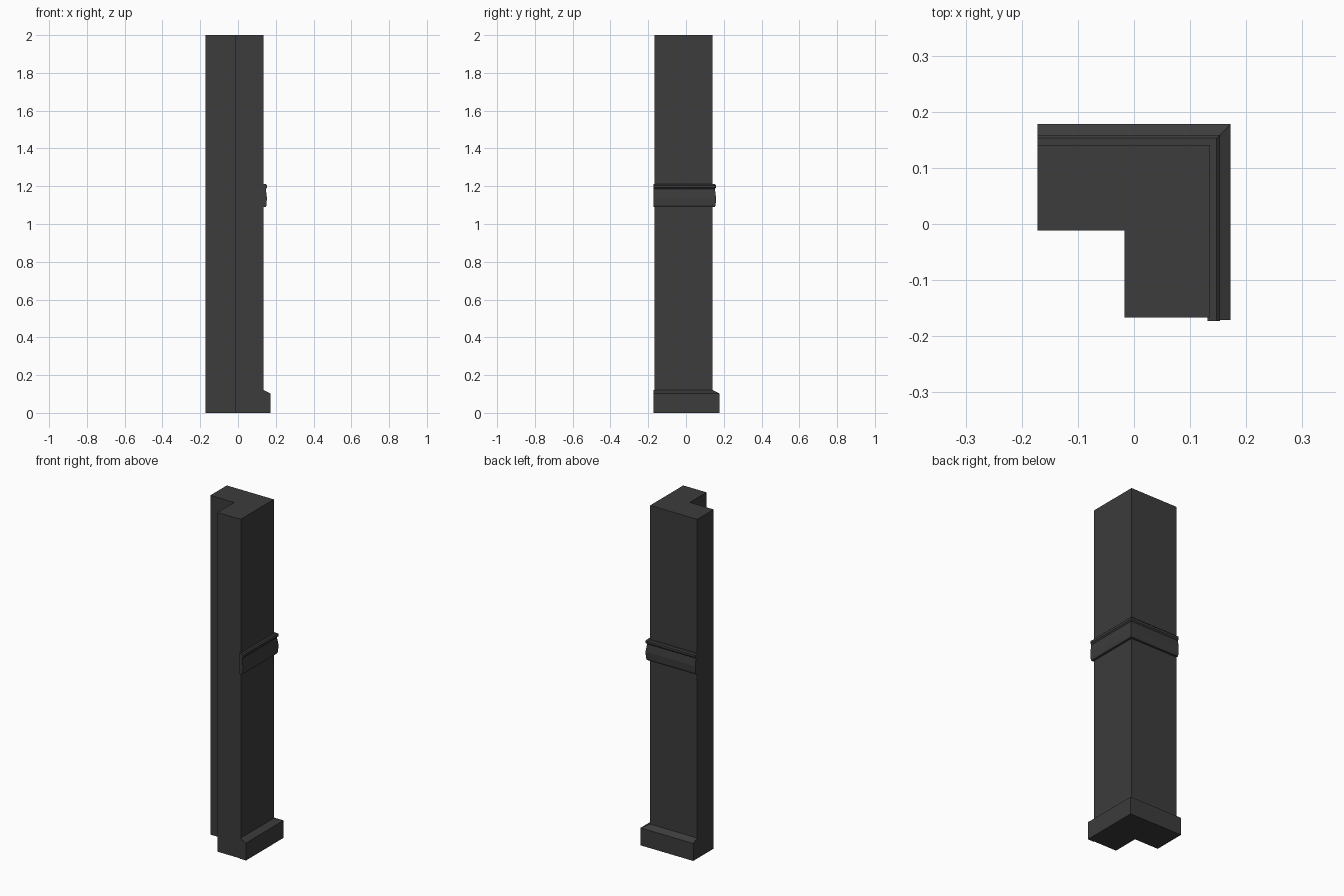
import bpy, bmesh

if "Cube" in bpy.data.objects:
    bpy.data.objects.remove(bpy.data.objects["Cube"])

# Wall outer faces and ends of the two legs
WX, WY = 0.135, 0.141
LEFT, FRONT = -0.172, -0.167
INX, INY = -0.017, -0.012

mat = bpy.data.materials.new("dark_grey")
mat.diffuse_color = (0.045, 0.045, 0.045, 1)
mat.use_nodes = True
mat.node_tree.nodes["Principled BSDF"].inputs["Base Color"].default_value = mat.diffuse_color


def finish(bm, name):
    bmesh.ops.recalc_face_normals(bm, faces=bm.faces)
    mesh = bpy.data.meshes.new(name)
    bm.to_mesh(mesh)
    bm.free()
    mesh.materials.append(mat)
    obj = bpy.data.objects.new(name, mesh)
    bpy.context.collection.objects.link(obj)
    return obj


def loft(name, rings):
    """Join closed rings of points with quads and cap both ends."""
    bm = bmesh.new()
    loops = [[bm.verts.new(p) for p in ring] for ring in rings]
    n = len(loops[0])
    for a, b in zip(loops, loops[1:]):
        for i in range(n):
            j = (i + 1) % n
            bm.faces.new((a[i], a[j], b[j], b[i]))
    bm.faces.new(loops[0])
    bm.faces.new(loops[-1])
    return finish(bm, name)


def moulding(name, profile, overhang=0.0):
    """Sweep an (outward, height) profile round the outer corner with a mitre."""
    return loft(name, [
        [(LEFT, WY + d, z) for d, z in profile],
        [(WX + d, WY + d, z) for d, z in profile],
        [(WX + d, FRONT - overhang, z) for d, z in profile],
    ])


# L-shaped wall corner
outline = [(LEFT, WY), (WX, WY), (WX, FRONT), (INX, FRONT),
           (INX, INY), (LEFT, INY)]
loft("wall_corner", [[(x, y, z) for x, y in outline] for z in (0.0, 2.0)])

# Skirting board with a sloped top edge
moulding("skirting_board",
         [(-0.004, 0.0), (0.037, 0.0), (0.037, 0.103), (0.0, 0.121), (-0.004, 0.121)],
         overhang=0.004)

# Chair rail with a stepped lip along its top
moulding("chair_rail",
         [(-0.004, 1.09), (0.012, 1.09), (0.016, 1.10), (0.018, 1.14),
          (0.012, 1.185), (0.018, 1.192), (0.018, 1.205), (0.012, 1.211),
          (-0.004, 1.211)],
         overhang=0.006)
